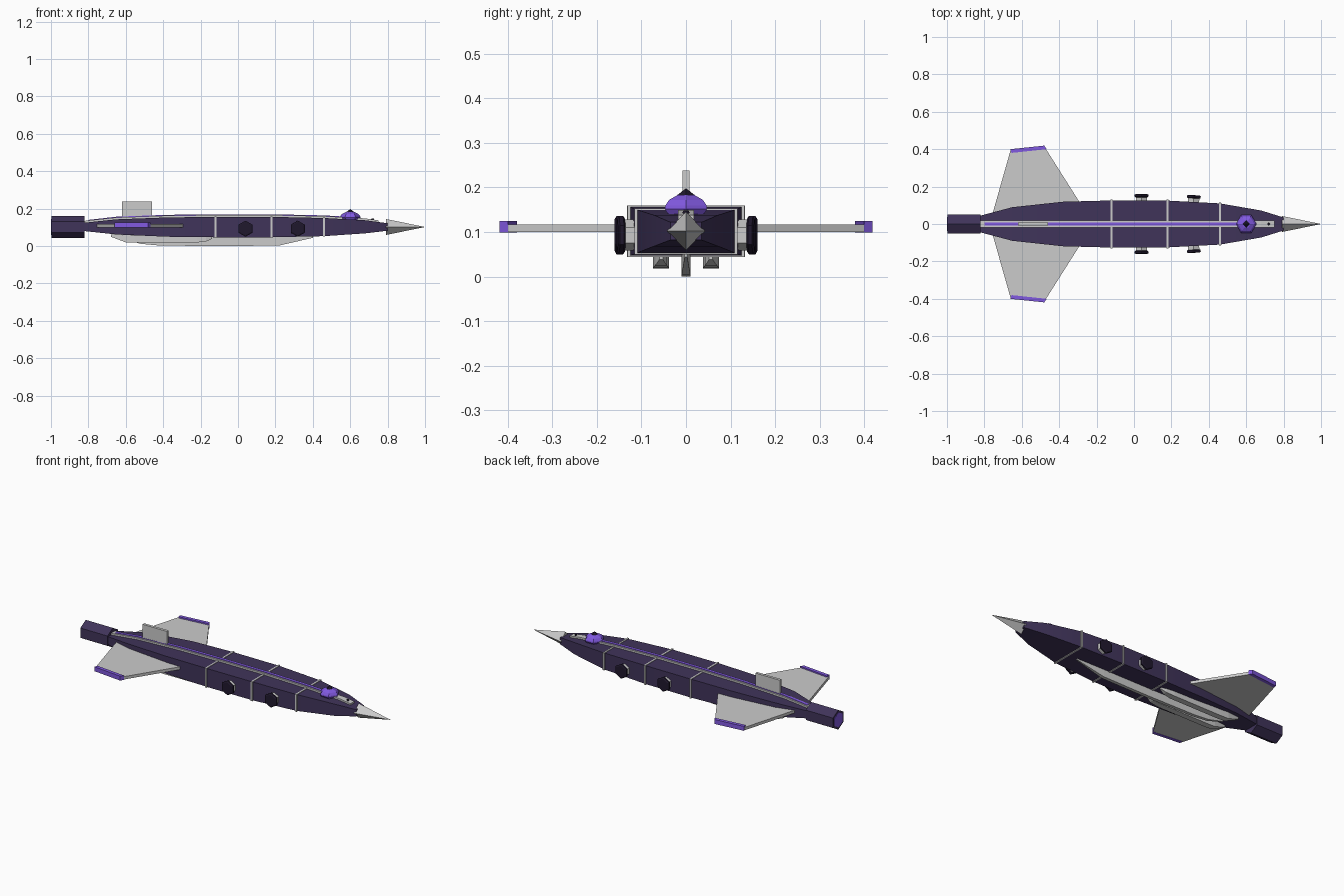
import bpy, bmesh
from math import pi, cos, sin, radians
from mathutils import Matrix, Vector

if "Cube" in bpy.data.objects:
    bpy.data.objects.remove(bpy.data.objects["Cube"])


def material(name, rgb):
    m = bpy.data.materials.new(name)
    m.diffuse_color = (*rgb, 1)
    m.use_nodes = True
    m.node_tree.nodes["Principled BSDF"].inputs["Base Color"].default_value = m.diffuse_color
    return m


HULL = material("dark_violet", (0.051, 0.034, 0.102))
DARK = material("near_black", (0.014, 0.009, 0.026))
GLOW = material("bright_violet", (0.22, 0.10, 0.75))


def finish(name, bm, mat):
    bmesh.ops.recalc_face_normals(bm, faces=bm.faces)
    mesh = bpy.data.meshes.new(name)
    bm.to_mesh(mesh)
    bm.free()
    if mat:
        mesh.materials.append(mat)
    ob = bpy.data.objects.new(name, mesh)
    bpy.context.collection.objects.link(ob)
    return ob


def skin(name, rings, mat):
    """Join equal-sized rings of points with quads and cap both ends."""
    bm = bmesh.new()
    loops = [[bm.verts.new(p) for p in ring] for ring in rings]
    n = len(loops[0])
    for a, b in zip(loops, loops[1:]):
        for i in range(n):
            bm.faces.new((a[i], a[(i + 1) % n], b[(i + 1) % n], b[i]))
    bm.faces.new(loops[0])
    bm.faces.new(loops[-1])
    bmesh.ops.remove_doubles(bm, verts=bm.verts, dist=1e-5)
    return finish(name, bm, mat)


def box_loft(name, stations, mat=None, y=0):
    """Rectangular sections along x: (x, half width, z low, z high)."""
    return skin(name, [[(x, y - w, a), (x, y + w, a), (x, y + w, b), (x, y - w, b)]
                       for x, w, a, b in stations], mat)


def lathe(name, profile, sides, matrix, mat=None, phase=0):
    """Low-sided turned part: (distance along axis, radius)."""
    angles = [phase + 2 * pi * i / sides for i in range(sides)]
    return skin(name, [[matrix @ Vector((r * cos(a), r * sin(a), d)) for a in angles]
                       for d, r in profile], mat)


def slab(name, outline, z0, z1, mat=None):
    return skin(name, [[(x, y, z) for x, y in outline] for z in (z0, z1)], mat)


# Hull
SECTIONS = [(-0.82, 0.045, 0.080, 0.125), (-0.65, 0.090, 0.062, 0.143),
            (-0.38, 0.119, 0.050, 0.153), (-0.12, 0.126, 0.047, 0.156),
            (0.18, 0.125, 0.047, 0.156), (0.46, 0.110, 0.053, 0.150),
            (0.68, 0.072, 0.068, 0.138), (0.80, 0.035, 0.082, 0.122)]
hull = box_loft("hull", SECTIONS, HULL)
bpy.context.view_layer.objects.active = hull
hull.select_set(True)
bpy.ops.object.shade_smooth_by_angle(angle=radians(30))

# Frame bands round the hull
for i, k in enumerate((3, 4, 5)):
    x, w, a, b = SECTIONS[k]
    box_loft(f"hull_band_{i + 1}", [(x + s * 0.005, w + 0.006, a - 0.003, b + 0.003)
                                    for s in (-1, 1)])

# Spine strip and its bright inlay
tops = [(x, b) for x, w, a, b in SECTIONS[:-1]] + [(0.75, 0.128)]
box_loft("spine", [(x, 0.018, z - 0.012, z + 0.010) for x, z in tops])
box_loft("spine_inlay", [(x, 0.009, z, z + 0.014) for x, z in
                         [(-0.80, 0.126)] + tops[1:-2] + [(0.60, 0.142)]], GLOW)

# Nose and engine
along_x = Matrix.Translation((0, 0, 0.102)) @ Matrix.Rotation(pi / 2, 4, 'Y')
lathe("nose_cone", [(0.79, 0.043), (1.0, 0)], 4, along_x)
lathe("engine", [(-0.998, 0.058), (-0.82, 0.058)], 6, along_x, HULL)
lathe("engine_glow", [(-1.0, 0.044), (-0.99, 0.044)], 6, along_x, GLOW)

# Dome with dark cap, and small sensor ahead of it
dome_at = Matrix.Translation((0.6, 0, 0))
lathe("dome", [(0.130, 0.040), (0.152, 0.055), (0.160, 0.053), (0.172, 0.044), (0.183, 0.022)],
      6, dome_at, GLOW)
lathe("dome_cap", [(0.170, 0.012), (0.182, 0.021), (0.198, 0)], 4, dome_at, DARK)
lathe("sensor", [(0.130, 0.013), (0.148, 0.006)], 4, Matrix.Translation((0.72, 0, 0)), DARK)

# Tail fin
box_loft("tail_fin", [(-0.62, 0.008, 0.13, 0.238), (-0.46, 0.008, 0.13, 0.238)])

for side, s in (("left", 1), ("right", -1)):
    # Wings with bright tips
    slab(f"{side}_wing", [(-0.25, s * 0.06), (-0.29, s * 0.115), (-0.48, s * 0.415),
                          (-0.66, s * 0.395), (-0.755, s * 0.06)], 0.100, 0.117)
    slab(f"{side}_wing_tip", [(-0.467, s * 0.400), (-0.48, s * 0.419), (-0.66, s * 0.400),
                              (-0.655, s * 0.380)], 0.099, 0.125, GLOW)
    # Portholes: pale barrel with dark rim
    for i, (x, reach, tilt) in enumerate(((0.04, 0.160, 0), (0.32, 0.154, 3.4))):
        m = (Matrix.Translation((x, 0, 0.093))
             @ Matrix.Rotation(radians(-s * tilt), 4, 'Z')
             @ Matrix.Translation((0.009 * (-1 if tilt else 0), 0, 0))
             @ Matrix.Rotation(-s * pi / 2, 4, 'X'))
        lathe(f"{side}_porthole_{i + 1}", [(0.09, 0.035), (reach - 0.008, 0.035)],
              6, m, None, pi / 2)
        lathe(f"{side}_porthole_rim_{i + 1}",
              [(reach - 0.017, 0.037), (reach - 0.013, 0.043), (reach - 0.004, 0.043),
               (reach, 0.036)], 6, m, DARK, pi / 2)
    # Side pods under the hull
    box_loft(f"{side}_pod", [(-0.68, 0.006, 0.050, 0.062), (-0.60, 0.017, 0.020, 0.060),
                             (-0.55, 0.018, 0.018, 0.056), (-0.22, 0.018, 0.019, 0.052),
                             (-0.17, 0.013, 0.025, 0.050), (-0.14, 0.004, 0.038, 0.050)],
             None, s * 0.056)

# Central keel
box_loft("keel", [(-0.62, 0.004, 0.040, 0.065), (-0.52, 0.009, 0.012, 0.060),
                  (-0.42, 0.010, 0.003, 0.055), (-0.10, 0.010, 0.000, 0.050),
                  (0.22, 0.010, 0.003, 0.050), (0.40, 0.003, 0.044, 0.054)])
